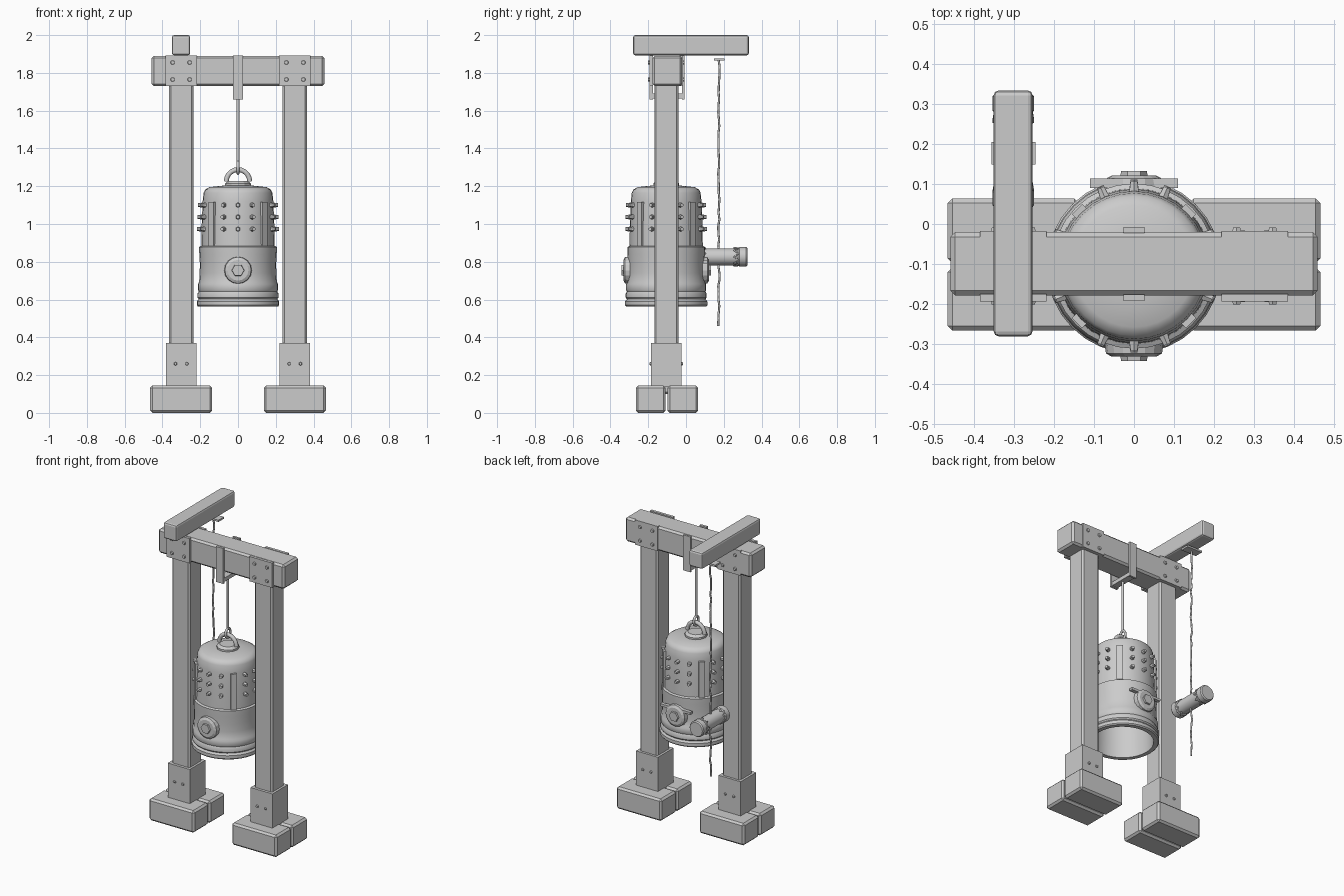
import bpy, bmesh, math, random
from mathutils import Vector, Matrix

if "Cube" in bpy.data.objects:
    bpy.data.objects.remove(bpy.data.objects["Cube"])

random.seed(4)
CY = -0.105          # depth of the frame and bell axis


def finish(name, bm, smooth=False, bevel=0, segs=1):
    bmesh.ops.recalc_face_normals(bm, faces=bm.faces[:])
    me = bpy.data.meshes.new(name)
    bm.to_mesh(me)
    bm.free()
    ob = bpy.data.objects.new(name, me)
    bpy.context.collection.objects.link(ob)
    if bevel:
        m = ob.modifiers.new("bevel", 'BEVEL')
        m.width, m.segments = bevel, segs
    if smooth:
        bpy.ops.object.select_all(action='DESELECT')
        bpy.context.view_layer.objects.active = ob
        ob.select_set(True)
        bpy.ops.object.shade_smooth_by_angle(angle=math.radians(35))
    return ob


def box(name, x, y, z, bevel=0, segs=1, rot=None):
    """Box from (min, max) ranges per axis."""
    bm = bmesh.new()
    size = [r[1] - r[0] for r in (x, y, z)]
    mid = Vector([(r[0] + r[1]) / 2 for r in (x, y, z)])
    mat = Matrix.Translation(mid) @ Matrix.Diagonal((*size, 1))
    bmesh.ops.create_cube(bm, size=1, matrix=mat)
    return finish(name, bm, False, bevel, segs)


def add_cone(bm, base, direction, r1, r2, h, n=6):
    d = Vector(direction).normalized()
    mat = Matrix.Translation(Vector(base) + d * h / 2) @ d.to_track_quat('Z', 'Y').to_matrix().to_4x4()
    bmesh.ops.create_cone(bm, cap_ends=True, segments=n, radius1=r1, radius2=r2, depth=h, matrix=mat)


def lathe(name, profile, center, n=32, axis='Z', smooth=True):
    """Spin an (r, h) profile round an axis through center."""
    bm = bmesh.new()
    vs = [bm.verts.new((r, 0, h)) for r, h in profile]
    es = [bm.edges.new(p) for p in zip(vs, vs[1:])]
    bmesh.ops.spin(bm, geom=vs + es, cent=(0, 0, 0), axis=(0, 0, 1), angle=math.tau, steps=n)
    bmesh.ops.remove_doubles(bm, verts=bm.verts[:], dist=1e-5)
    rot = {'Z': Matrix(), 'Y': Matrix.Rotation(-math.pi / 2, 4, 'X'),
           '-Y': Matrix.Rotation(math.pi / 2, 4, 'X')}[axis]
    bm.transform(Matrix.Translation(center) @ rot)
    return finish(name, bm, smooth)


def tube(name, pts, r, cyclic=False, res=2):
    cu = bpy.data.curves.new(name, 'CURVE')
    cu.dimensions = '3D'
    cu.bevel_depth, cu.bevel_resolution, cu.use_fill_caps = r, res, True
    sp = cu.splines.new('POLY')
    sp.points.add(len(pts) - 1)
    for p, c in zip(sp.points, pts):
        p.co = (*c, 1)
    sp.use_cyclic_u = cyclic
    ob = bpy.data.objects.new(name, cu)
    bpy.context.collection.objects.link(ob)
    return ob


# Posts, sleeves and split foot blocks
for side, s in (("left", -1), ("right", 1)):
    c = 0.301 * s
    box(f"{side}_post", (c - .065, c + .065), (CY - .063, CY + .065), (.1, 1.76), .01)
    box(f"{side}_sleeve", (c - .08, c + .08), (CY - .081, CY + .081), (.14, .37))
    for part, y0, y1 in (("front", -.266, -.108), ("back", -.098, .064)):
        box(f"{side}_{part}_foot", (c - .164, c + .164), (y0, y1), (0, .145), .012)

    # Side plates at the beam joints
    for part, d in (("front", -1), ("back", 1)):
        y = sorted((CY + d * .07, CY + d * .088))
        box(f"{side}_{part}_plate", (c - .083, c + .083), y, (1.73, 1.893))

    # Bolts on plates and sleeves
    bm = bmesh.new()
    for d in (-1, 1):
        for dx in (-.045, .045):
            for z in (1.765, 1.855):
                add_cone(bm, (c + dx, CY + d * .085, z), (0, d, 0), .013, .01, .011)
        for dx in (-.03, .03):
            add_cone(bm, (c + dx, CY + d * .079, .26), (0, d, 0), .01, .007, .01)
    finish(f"{side}_bolts", bm)

# Cross beam and striker arm
box("cross_beam", (-.458, .458), (-.178, -.02), (1.73, 1.89), .012)
box("striker_arm", (-.35, -.253), (-.28, .333), (1.893, 2.0), .012, 2)

# Centre hanger strap and rod
for part, y in (("front", (-.192, -.176)), ("back", (-.022, -.008))):
    box(f"{part}_hanger_strap", (-.026, .026), y, (1.66, 1.893))
box("hanger_bar", (-.022, .022), (-.19, -.01), (1.665, 1.69))
tube("hanger_rod", [(0, CY, 1.69), (0, CY, 1.325)], .008)

# Hook ring and bell loop
circle = [(math.cos(i * math.tau / 16), math.sin(i * math.tau / 16)) for i in range(16)]
tube("hook_ring", [(0, CY + .024 * a, 1.298 + .03 * b) for a, b in circle], .008, True)
arc = [i * math.pi / 10 for i in range(11)]
tube("bell_loop", [(.062 * math.cos(a), CY, 1.225 + .063 * math.sin(a)) for a in arc], .013)
lathe("bell_cap", [(0, 1.185), (.068, 1.185), (.068, 1.215), (.05, 1.228), (0, 1.228)],
      (0, CY, 0), 12, smooth=False)

# Hollow bell with ribbed lip, waist band and shoulder
lathe("bell", [(.185, .563), (.212, .563), (.218, .57), (.218, .59), (.212, .598),
               (.208, .602), (.214, .61), (.214, .632), (.208, .642), (.212, .65),
               (.212, .682), (.206, .692), (.203, .74), (.202, .79), (.205, .84),
               (.206, .878), (.194, .884), (.192, 1.0), (.187, 1.12), (.182, 1.165),
               (.174, 1.182), (.152, 1.195), (.08, 1.203), (0, 1.206),
               (0, 1.165), (.15, 1.16), (.17, 1.1), (.178, .9), (.182, .7), (.185, .563)],
      (0, CY, 0))

# Bell studs: three rows of three on each quarter, with strips between
studs, strips = bmesh.new(), bmesh.new()
for q in range(4):
    for k in (-1, 0, 1):
        a = q * math.pi / 2 + k * math.radians(23)
        d = Vector((math.sin(a), -math.cos(a), 0))
        for z in (.973, 1.037, 1.1):
            r = .192 - max(0, z - 1) * .04
            add_cone(studs, d * (r - .006) + Vector((0, CY, z)), d, .014, .010, .03)
    a = math.pi / 4 + q * math.pi / 2
    mat = (Matrix.Translation((0, CY, 1.0)) @ Matrix.Rotation(a, 4, 'Z')
           @ Matrix.Translation((.188, 0, 0)) @ Matrix.Diagonal((.026, .036, .235, 1)))
    bmesh.ops.create_cube(strips, size=1, matrix=mat)
finish("bell_studs", studs)
finish("bell_strips", strips)

# Striking bosses front and back
boss = [(0, 0), (.073, 0), (.07, .026), (.055, .034), (.034, .034)]
for part, axis, d in (("front", '-Y', -1), ("back", 'Y', 1)):
    y = CY + d * .192
    lathe(f"{part}_boss", boss + [(0, .034)], (0, y, .755), 16, axis, False)
    lathe(f"{part}_boss_knob", [(0, .02), (.036, .02), (.032, .045), (0, .045)], (0, y, .755), 6, axis, False)
box("back_boss_bar", (-.11, .11), (.09, .113), (.79, .806))

# Striker log with collars and rope wraps
lathe("striker_log", [(0, .04), (.046, .04), (.052, .047), (.052, .083), (.045, .09), (.045, .276),
                      (.052, .283), (.052, .318), (.046, .325), (0, .325)],
      (-.301, 0, .826), 16, 'Y')
for i, y in enumerate((.09, .268)):
    pts = [(-.301 + .047 * a, y + (.012 if k % 2 else -.012), .826 + .047 * b)
           for k, (a, b) in enumerate(circle)]
    tube(f"rope_wrap_{i + 1}", pts, .006, True, 1)

# Hanging rope with slight wobble, and its plate
rope = [(-.301 + random.uniform(-.004, .004), .174 + random.uniform(-.004, .004), .46 + i * 1.41 / 40)
        for i in range(41)]
tube("striker_rope", rope, .006, False, 1)
box("rope_plate", (-.356, -.246), (.148, .205), (1.865, 1.877))
